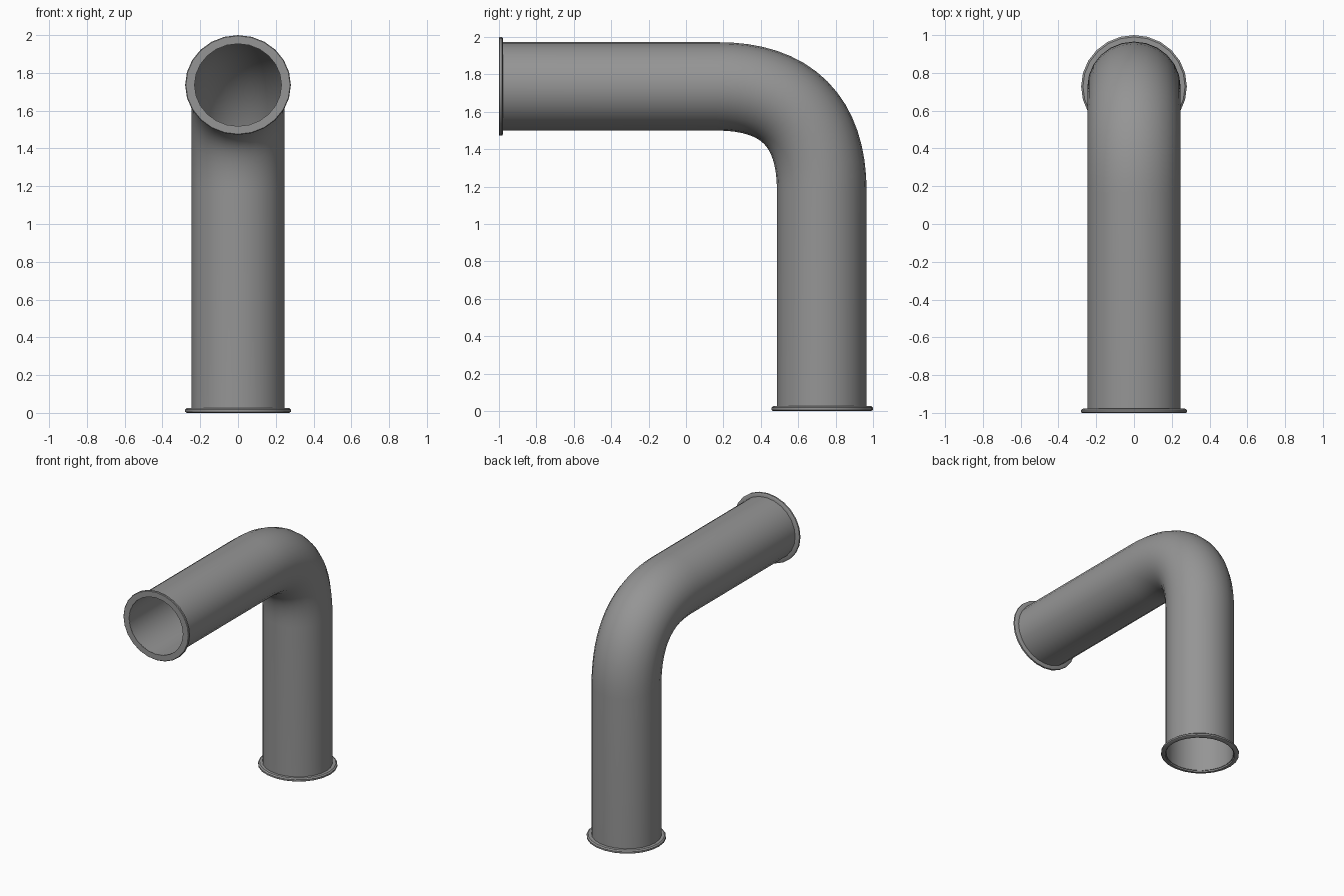
import bpy, bmesh, math
from mathutils import Vector

if "Cube" in bpy.data.objects:
    bpy.data.objects.remove(bpy.data.objects["Cube"])

SIDES = 24
CY, CZ, BEND = 0.726, 1.736, 0.56   # leg centre, arm centre, bend length

# Dark grey metal
metal = bpy.data.materials.new("dark_grey")
metal.diffuse_color = (0.3, 0.3, 0.3, 1)
metal.use_nodes = True
metal.node_tree.nodes["Principled BSDF"].inputs["Base Color"].default_value = metal.diffuse_color


def loft(name, stations):
    """Closed skin through elliptical rings: (y, z, direction, x radius, in-plane radius)."""
    bm = bmesh.new()
    rings = []
    for y, z, d, rx, rn in stations:
        d = Vector(d).normalized()
        n = Vector((0, d.z, -d.y))
        ring = []
        for i in range(SIDES):
            a = 2 * math.pi * i / SIDES
            ring.append(bm.verts.new(Vector((0, y, z)) + Vector((1, 0, 0)) * rx * math.cos(a)
                                     + n * rn * math.sin(a)))
        rings.append(ring)
    for k, ring in enumerate(rings):
        nxt = rings[(k + 1) % len(rings)]
        for i in range(SIDES):
            j = (i + 1) % SIDES
            bm.faces.new((ring[i], ring[j], nxt[j], nxt[i]))
    bmesh.ops.recalc_face_normals(bm, faces=bm.faces)
    mesh = bpy.data.meshes.new(name)
    bm.to_mesh(mesh)
    bm.free()
    mesh.materials.append(metal)
    ob = bpy.data.objects.new(name, mesh)
    bpy.context.collection.objects.link(ob)
    bpy.ops.object.select_all(action='DESELECT')
    bpy.context.view_layer.objects.active = ob
    ob.select_set(True)
    bpy.ops.object.shade_smooth_by_angle(angle=math.radians(35))


UP, OUT = (0, 0, 1), (0, -1, 0)

# Centre line: straight leg, soft bend, straight arm
path = [(CY, 0.01, UP)]
for i in range(17):
    t = i / 16
    path.append((CY - BEND * t * t, CZ - BEND * (1 - t) ** 2,
                 (0, -t, 1 - t)))
path.append((-0.995, CZ, OUT))

# Hollow bent pipe: outer wall out, inner wall back
outer, inner = [], []
for i, (y, z, d) in enumerate(path):
    t = i / (len(path) - 1)
    outer.append((y, z, d, 0.247, 0.24 - 0.004 * t))
    inner.append((y, z, d, 0.242 - 0.011 * t, 0.235 - 0.016 * t))
loft("bent_pipe", outer + inner[::-1])

# Rims at both ends, slightly rounded on the edge: (offset, radius factor)
edge = [(0.0, 0.965), (0.006, 1.0), (0.018, 1.0), (0.026, 0.965)]
bottom = [(CY + 0.002, o, UP, 0.28 * f, 0.272 * f) for o, f in edge]
bottom += [(CY, 0.026, UP, 0.2455, 0.2385), (CY, 0.0, UP, 0.25, 0.242)]
loft("bottom_rim", bottom)

edge = [(0.0, 0.985), (0.004, 1.0), (0.016, 1.0), (0.022, 0.965)]
front = [(-1 + o, CZ, OUT, 0.28 * f, 0.264 * f) for o, f in edge]
front += [(-0.978, CZ, OUT, 0.236, 0.225), (-1.0, CZ, OUT, 0.23, 0.218)]
loft("front_rim", front)
